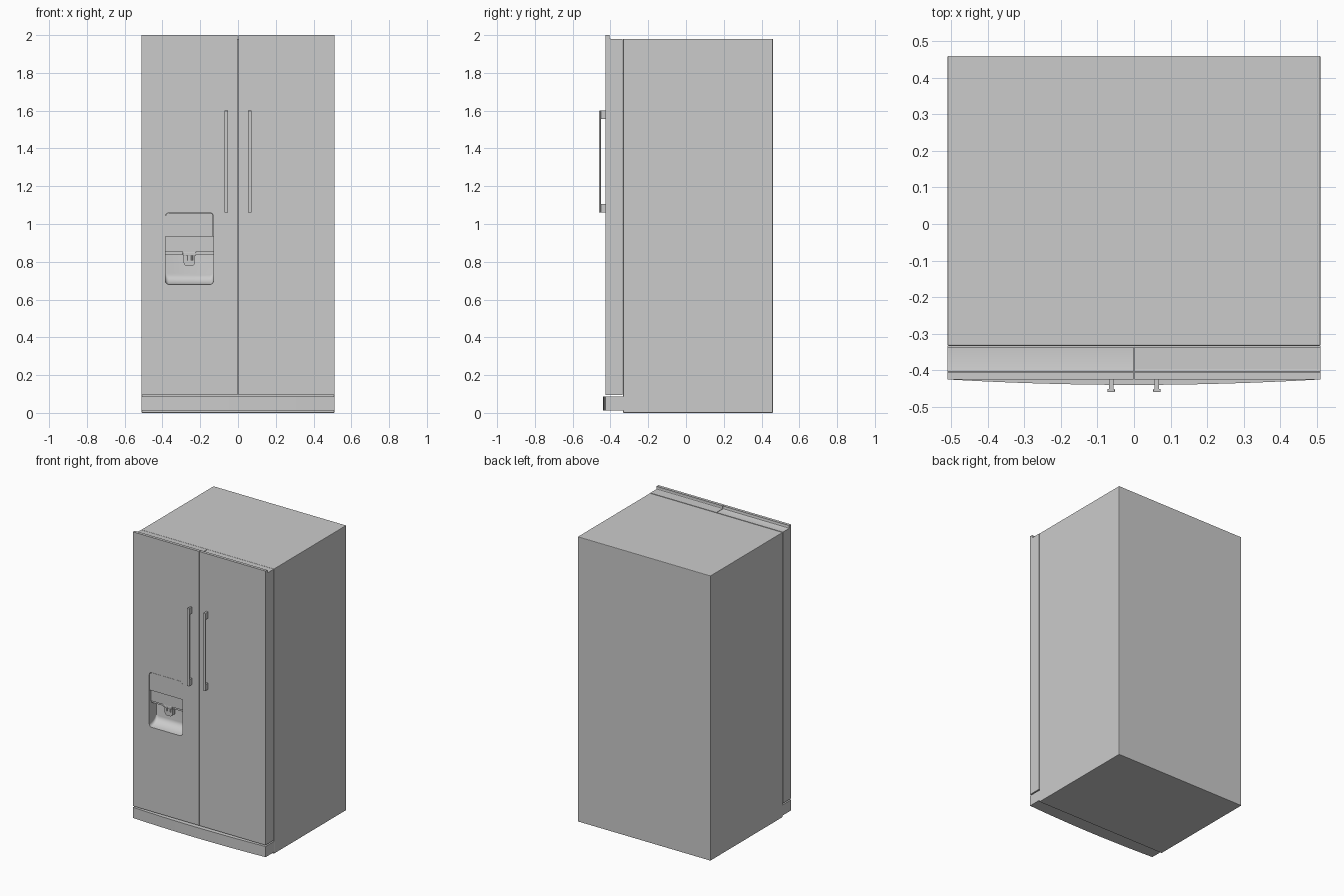
import bpy, bmesh, math

if "Cube" in bpy.data.objects:
    bpy.data.objects.remove(bpy.data.objects["Cube"])

def finish(name, bm, bevel=0.0, smooth=False):
    bmesh.ops.recalc_face_normals(bm, faces=bm.faces)
    me = bpy.data.meshes.new(name)
    bm.to_mesh(me)
    bm.free()
    ob = bpy.data.objects.new(name, me)
    bpy.context.collection.objects.link(ob)
    if bevel:
        m = ob.modifiers.new("bevel", 'BEVEL')
        m.width, m.segments, m.limit_method = bevel, 2, 'ANGLE'
    if smooth:
        activate(ob)
        bpy.ops.object.shade_smooth_by_angle(angle=math.radians(35))
    return ob

def activate(ob):
    bpy.ops.object.select_all(action='DESELECT')
    ob.select_set(True)
    bpy.context.view_layer.objects.active = ob

def loft(name, rings, **kw):
    """Join equal-sized point rings into a closed solid."""
    bm = bmesh.new()
    vs = [[bm.verts.new(p) for p in r] for r in rings]
    n = len(vs[0])
    for a, b in zip(vs, vs[1:]):
        for i in range(n):
            bm.faces.new((a[i], a[(i + 1) % n], b[(i + 1) % n], b[i]))
    bm.faces.new(vs[0])
    bm.faces.new(vs[-1])
    return finish(name, bm, **kw)

def prism(name, pts, axis, lo, hi, **kw):
    """Extrude a 2D profile along x, y or z."""
    place = {'x': lambda p, t: (t, p[0], p[1]),
             'y': lambda p, t: (p[0], t, p[1]),
             'z': lambda p, t: (p[0], p[1], t)}[axis]
    return loft(name, [[place(p, t) for p in pts] for t in (lo, hi)], **kw)

def box(name, x0, x1, y0, y1, z0, z1, **kw):
    return prism(name, [(x0, y0), (x1, y0), (x1, y1), (x0, y1)], 'z', z0, z1, **kw)

def round_rect(x0, x1, z0, z1, r_low, r_high, steps=6):
    pts = []
    for cx, cz, r, a0 in ((x1, z1, r_high, 0), (x0, z1, r_high, 90),
                          (x0, z0, r_low, 180), (x1, z0, r_low, 270)):
        sx = -1 if cx == x1 else 1
        sz = -1 if cz == z1 else 1
        for i in range(steps + 1):
            a = math.radians(a0 + 90 * i / steps)
            pts.append((cx + sx * r + r * math.cos(a), cz + sz * r + r * math.sin(a)))
    return pts

# cabinet
box("cabinet", -0.51, 0.51, -0.333, 0.46, 0.0, 1.98, bevel=0.003)

# doors, with a raised lip along the top front edge
door_profile = [(-0.336, 0.095), (-0.336, 1.98), (-0.398, 1.98), (-0.403, 1.982),
                (-0.405, 1.987), (-0.405, 2.0), (-0.425, 2.0), (-0.425, 0.095)]
left_door = prism("left_door", door_profile, 'x', -0.51, -0.0015)
prism("right_door", door_profile, 'x', 0.0015, 0.51)

# dispenser recess, floor sweeping up toward the back
DX0, DX1, DZ0, DZ1 = -0.385, -0.13, 0.68, 1.06
rings = [[(x, -0.45, z) for x, z in round_rect(DX0, DX1, DZ0, DZ1, 0.02, 0.02)]]
for i in range(9):
    a = math.pi / 2 * i / 8
    y = -0.425 + 0.08 * math.sin(a)
    z0 = DZ0 + 0.05 * (1 - math.cos(a))
    rings.append([(x, y, z) for x, z in round_rect(DX0, DX1, z0, DZ1, 0.02, 0.02)])
cutter = loft("recess_cutter", rings)
cutter.hide_render = True
cut = left_door.modifiers.new("recess", 'BOOLEAN')
cut.object, cut.operation, cut.solver = cutter, 'DIFFERENCE', 'EXACT'
activate(left_door)
bpy.ops.object.modifier_apply(modifier=cut.name)
bpy.data.objects.remove(cutter)
activate(left_door)
bpy.ops.object.shade_smooth_by_angle(angle=math.radians(35))

# dispenser panels
prism("dispenser_display", round_rect(DX0 + .0015, DX1 - .0015, 0.935, DZ1 - .0015, 0.0005, 0.0185),
      'y', -0.424, -0.344, smooth=True)
box("dispenser_control_panel", DX0 + .001, DX1 - .001, -0.408, -0.344, 0.853, 0.935)
box("dispenser_shelf", DX0 + .001, DX1 - .001, -0.400, -0.344, 0.839, 0.853)

# water outlet and paddle
cx = (DX0 + DX1) / 2
box("outlet_collar", cx - 0.035, cx + 0.035, -0.404, -0.35, 0.833, 0.852, bevel=0.003)
prism("outlet_paddle", round_rect(cx - 0.03, cx + 0.03, 0.777, 0.84, 0.02, 0.002),
      'y', -0.395, -0.365, smooth=True)
for s in (-1, 1):
    nozzle = [(cx + s * 0.014 + 0.005 * math.cos(k * math.pi / 6),
               -0.395 + 0.005 * math.sin(k * math.pi / 6)) for k in range(12)]
    prism("outlet_nozzle", nozzle, 'z', 0.808, 0.836, smooth=True)

# handles: thin bar on two T-shaped mounts
for side, s in (("left", -1), ("right", 1)):
    hx = s * 0.0625
    box(side + "_handle_bar", hx - 0.01, hx + 0.01, -0.46, -0.451, 1.06, 1.60, bevel=0.002)
    for z in (1.06, 1.555):
        box(side + "_handle_mount", hx - 0.006, hx + 0.006, -0.452, -0.424, z, z + 0.045)

# bowed kick plate
bow = [(0.51 * t / 12, -0.44 + 0.015 * (t / 12) ** 2) for t in range(-12, 13)]
prism("kick_plate", bow + [(0.51, -0.332), (-0.51, -0.332)], 'z', 0.012, 0.086, smooth=True)
